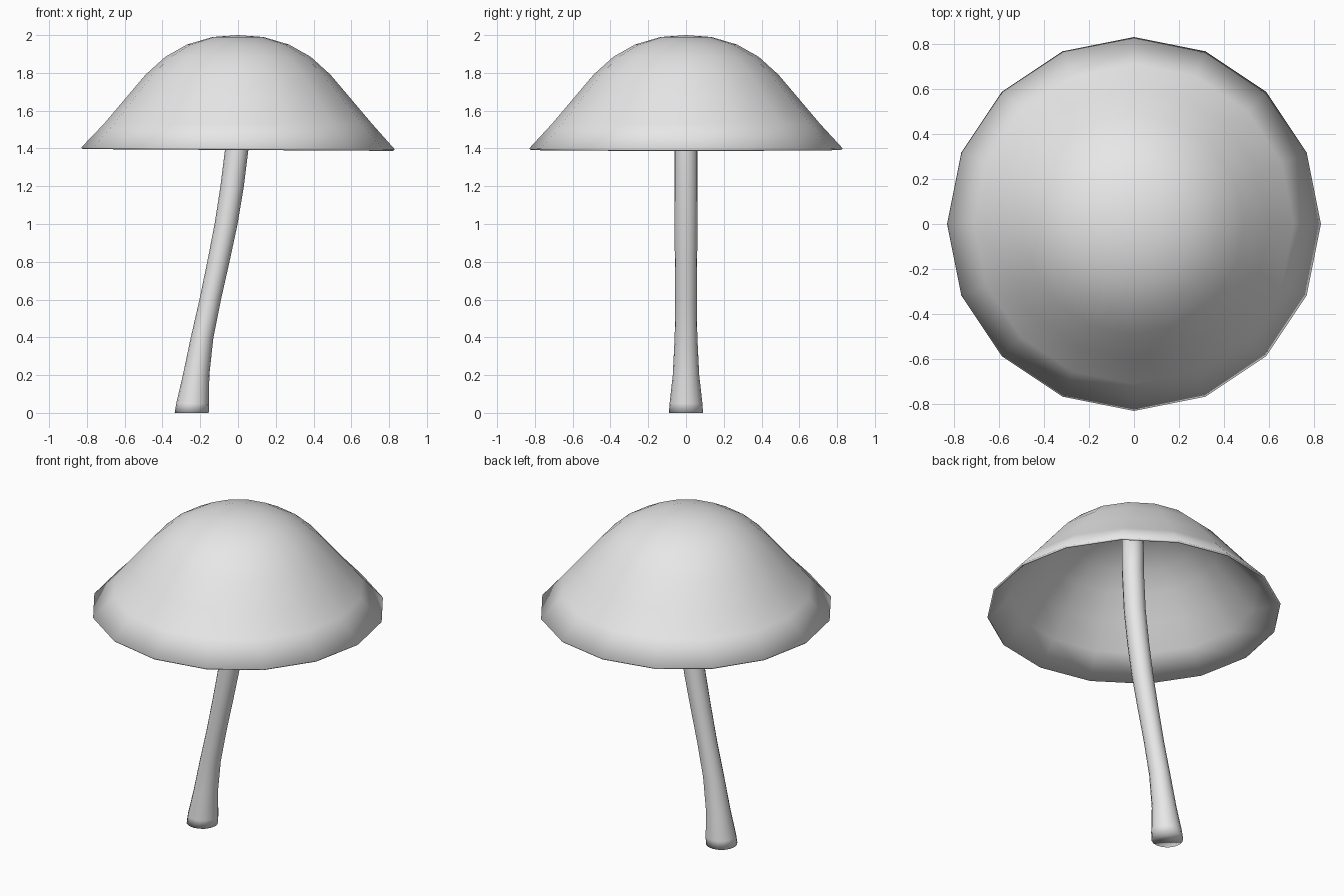
import bpy
import bmesh
from math import cos, sin, tau

cube = bpy.data.objects.get("Cube")
if cube:
    bpy.data.objects.remove(cube, do_unlink=True)

grey = bpy.data.materials.new("light grey")
grey.use_nodes = True
colour = (0.8, 0.8, 0.8, 1)
grey.diffuse_color = colour
grey.node_tree.nodes["Principled BSDF"].inputs["Base Color"].default_value = colour


def add_ring(bm, cx, z, radius, sides):
    return [bm.verts.new((cx + radius * cos(tau * i / sides),
                          radius * sin(tau * i / sides), z))
            for i in range(sides)]


def bridge(bm, a, b):
    n = len(a)
    for i in range(n):
        j = (i + 1) % n
        bm.faces.new((a[i], a[j], b[j], b[i]))


def fan(bm, ring, apex):
    for i in range(len(ring)):
        bm.faces.new((ring[i], ring[(i + 1) % len(ring)], apex))


def finish(bm, name):
    bmesh.ops.recalc_face_normals(bm, faces=bm.faces)
    for face in bm.faces:
        face.smooth = True
    mesh = bpy.data.meshes.new(name)
    bm.to_mesh(mesh)
    bm.free()
    mesh.materials.append(grey)
    obj = bpy.data.objects.new(name, mesh)
    bpy.context.collection.objects.link(obj)
    return obj


# Thin flared cap: one open dome, thickened inwards
dome = [(0.83, 1.40), (0.71, 1.53), (0.60, 1.66), (0.49, 1.79),
        (0.385, 1.885), (0.27, 1.95), (0.135, 1.99)]
bm = bmesh.new()
rings = [add_ring(bm, 0, z, r, 16) for r, z in dome]
for lower, upper in zip(rings, rings[1:]):
    bridge(bm, lower, upper)
fan(bm, rings[-1], bm.verts.new((0, 0, 2.0)))
# The rim lifts a little on the right-hand side
for v in rings[0]:
    v.co.z -= 0.006 * v.co.x
cap = finish(bm, "cap")
shell = cap.modifiers.new("shell", "SOLIDIFY")
shell.thickness = 0.012
shell.offset = -1

# Bent stem: centre x, height, radius, flared towards the foot
path = [(-0.245, 0, 0.09), (-0.24, 0.05, 0.087), (-0.222, 0.2, 0.07),
        (-0.19, 0.4, 0.06), (-0.147, 0.6, 0.057), (-0.104, 0.8, 0.059),
        (-0.063, 1.0, 0.061), (-0.031, 1.2, 0.062), (-0.006, 1.4, 0.062),
        (0.008, 1.65, 0.062), (0.01, 1.96, 0.062)]
bm = bmesh.new()
rings = [add_ring(bm, x, z, r, 16) for x, z, r in path]
for lower, upper in zip(rings, rings[1:]):
    bridge(bm, lower, upper)
bm.faces.new(rings[0])
bm.faces.new(rings[-1])
finish(bm, "stem")
